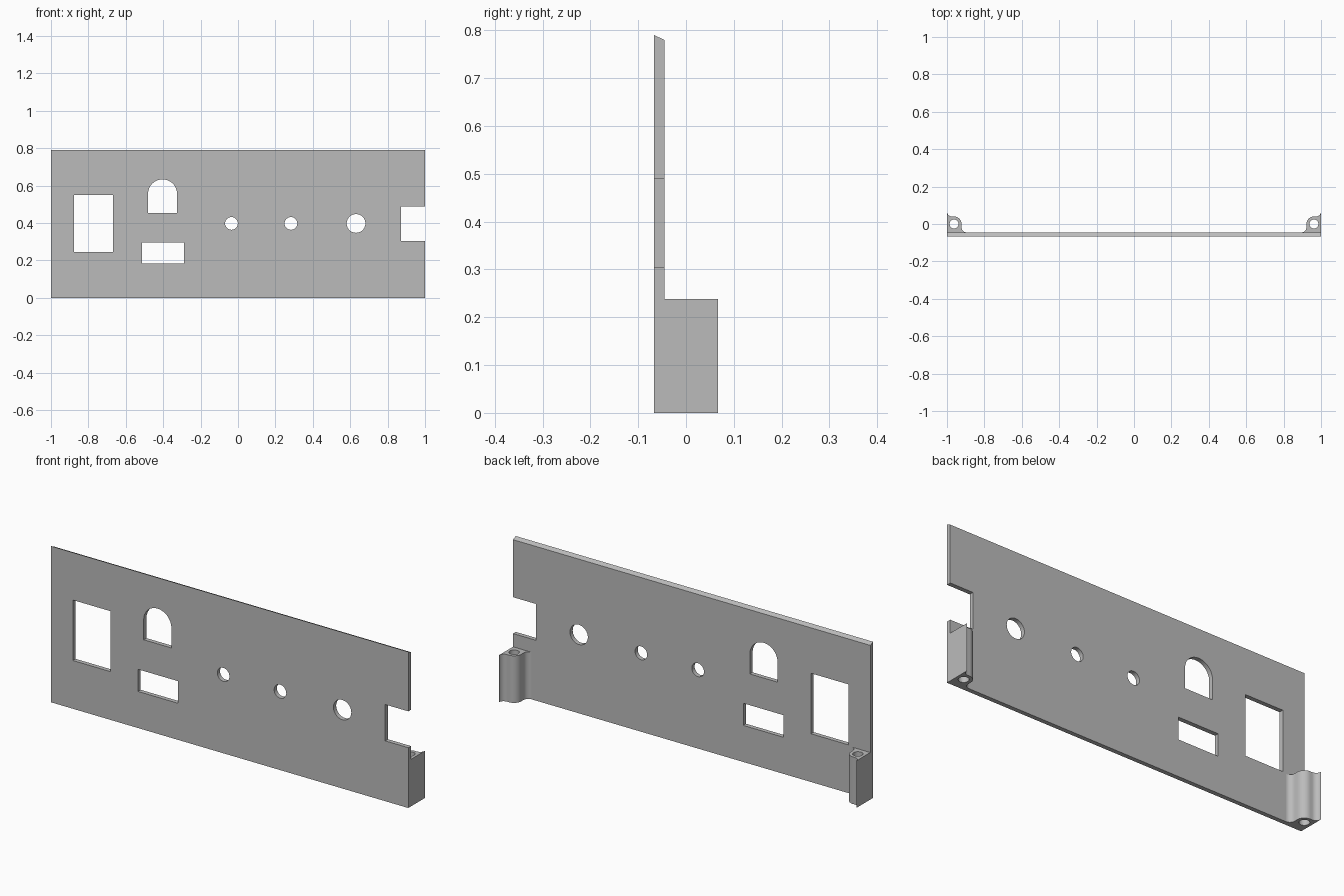
import bpy
import bmesh
from math import cos, sin, radians, pi
from mathutils import Matrix

cube = bpy.data.objects.get("Cube")
if cube:
    bpy.data.objects.remove(cube, do_unlink=True)

grey = bpy.data.materials.new("plain_grey")
grey.use_nodes = True
grey.diffuse_color = (0.5, 0.5, 0.5, 1)
grey.node_tree.nodes["Principled BSDF"].inputs["Base Color"].default_value = (0.5, 0.5, 0.5, 1)


def arc(cx, cy, r, start, end, steps):
    angles = [radians(start + (end - start) * i / steps) for i in range(steps + 1)]
    return [(cx + r * cos(a), cy + r * sin(a)) for a in angles]


def circle(cx, cy, r, steps=40):
    return arc(cx, cy, r, 0, 360, steps)[:-1]


def rect(x0, y0, x1, y1):
    return [(x0, y0), (x1, y0), (x1, y1), (x0, y1)]


def extrude_loops(name, loops, depth, matrix):
    """Fill an outline with holes, extrude it from 0 to depth, then place it."""
    curve = bpy.data.curves.new(name, "CURVE")
    curve.dimensions = "2D"
    curve.fill_mode = "BOTH"
    curve.extrude = depth / 2
    for loop in loops:
        spline = curve.splines.new("POLY")
        spline.points.add(len(loop) - 1)
        for point, (x, y) in zip(spline.points, loop):
            point.co = (x, y, 0, 1)
        spline.use_cyclic_u = True
    helper = bpy.data.objects.new(name + "_outline", curve)
    bpy.context.collection.objects.link(helper)
    bpy.context.view_layer.update()
    graph = bpy.context.evaluated_depsgraph_get()
    mesh = bpy.data.meshes.new_from_object(helper.evaluated_get(graph))
    bpy.data.objects.remove(helper, do_unlink=True)
    bpy.data.curves.remove(curve)

    bm = bmesh.new()
    bm.from_mesh(mesh)
    bmesh.ops.remove_doubles(bm, verts=bm.verts, dist=0.0001)
    bmesh.ops.translate(bm, verts=bm.verts, vec=(0, 0, depth / 2))
    bmesh.ops.transform(bm, matrix=matrix, verts=bm.verts)
    bmesh.ops.recalc_face_normals(bm, faces=bm.faces)
    bm.to_mesh(mesh)
    bm.free()
    mesh.name = name
    mesh.materials.clear()
    mesh.materials.append(grey)
    obj = bpy.data.objects.new(name, mesh)
    bpy.context.collection.objects.link(obj)
    return obj


front, back, height = -0.067, -0.045, 0.79

# Panel with a notch in one end and its openings
outline = [(-1, 0), (1, 0), (1, 0.305), (0.871, 0.305),
           (0.871, 0.489), (1, 0.489), (1, height), (-1, height)]
arch = [(-0.481, 0.455), (-0.326, 0.455)] + arc(-0.4035, 0.556, 0.0775, 0, 180, 24)
openings = [
    rect(-0.878, 0.244, -0.668, 0.55),
    rect(-0.513, 0.185, -0.289, 0.297),
    arch,
    circle(-0.035, 0.398, 0.034),
    circle(0.283, 0.398, 0.034),
    circle(0.631, 0.398, 0.05),
]
stand_up = Matrix.Translation((0, back, 0)) @ Matrix.Rotation(pi / 2, 4, "X")
panel = extrude_loops("panel", [outline] + openings, back - front, stand_up)

# Sloping top edge
for v in panel.data.vertices:
    if v.co.z > height - 0.001 and v.co.y > back - 0.001:
        v.co.z -= 0.01

# Screw posts with flared sides in the two lower corners
post = ([(1, back), (1, 0.067)]
        + arc(0.973, 0.067, 0.027, 0, -90, 8)[1:]
        + arc(0.962, 0, 0.04, 90, 180, 14)
        + arc(0.895, -0.018, 0.027, 0, -90, 8))
hole = circle(0.962, 0, 0.024, 32)
parts = [panel]
for side, name in ((1, "left_screw_post"), (-1, "right_screw_post")):
    loops = [[(x * side, y) for x, y in loop] for loop in (post, hole)]
    parts.append(extrude_loops(name, loops, 0.238, Matrix.Identity(4)))

# Smooth the rounded walls, keep the edges sharp
bpy.ops.object.select_all(action="DESELECT")
for obj in parts:
    obj.select_set(True)
bpy.context.view_layer.objects.active = panel
bpy.ops.object.shade_smooth_by_angle(angle=radians(30))
